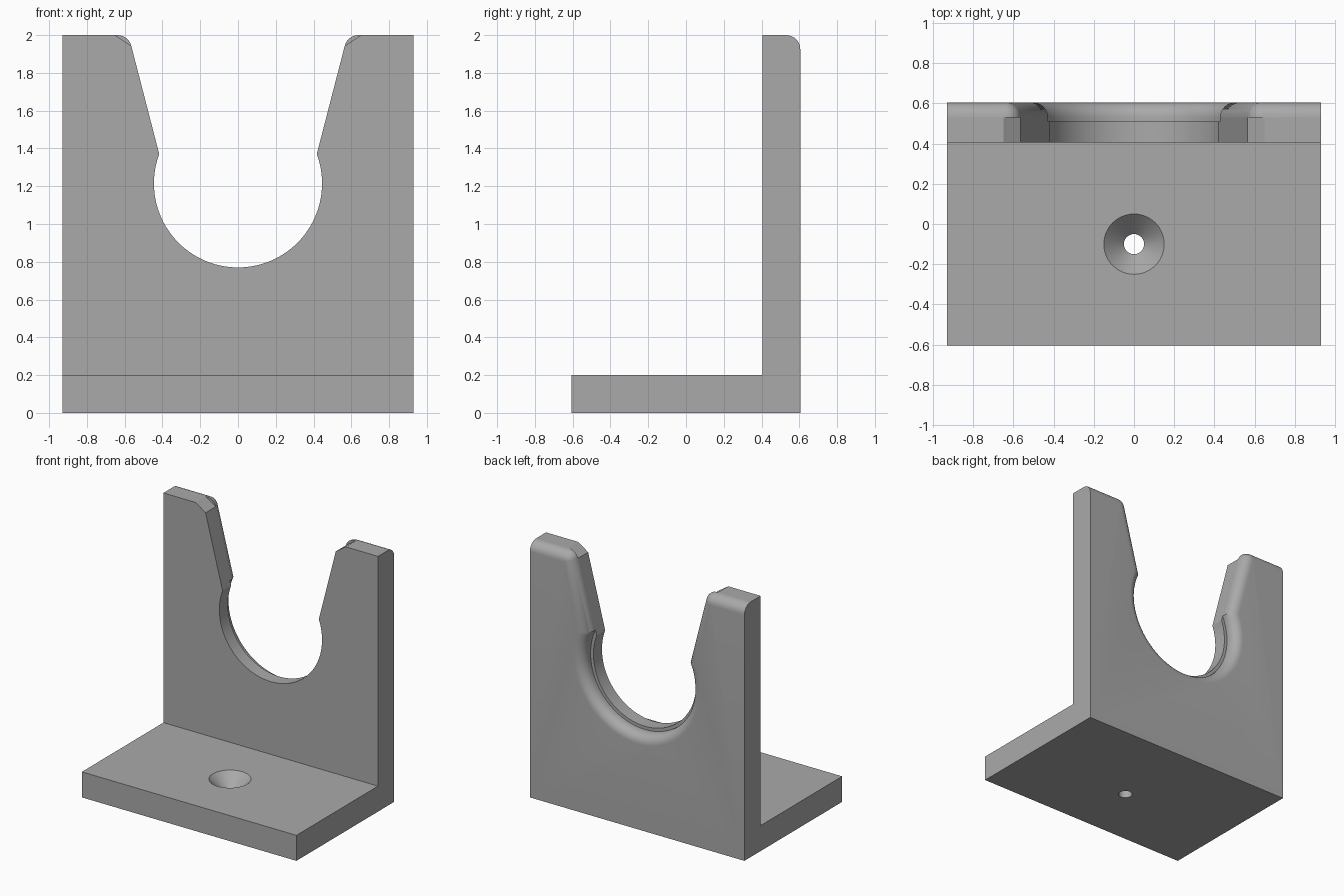
import bpy, bmesh, math
from mathutils import Vector

cube = bpy.data.objects.get("Cube")
if cube:
    bpy.data.objects.remove(cube, do_unlink=True)

W, DEPTH, TOP = 0.93, 0.605, 2.0      # half width, half depth, height
WALL_Y, BASE_Z = 0.405, 0.2           # front of the wall, top of the base
FILLET = 0.075
CENTRE = Vector((0, 1.215))           # cradle centre in x, z
ALONG = Vector((0.25, 0.968)).normalized()   # direction of the sloped arm edge
INTO = Vector((ALONG.y, -ALONG.x))           # from the arm edge into the arm
ARM_DIST = 0.365

grey = bpy.data.materials.new("light_grey")
grey.use_nodes = True
grey.diffuse_color = (0.4, 0.4, 0.4, 1)
grey.node_tree.nodes["Principled BSDF"].inputs["Base Color"].default_value = (0.4, 0.4, 0.4, 1)


def make_object(name, bm):
    bmesh.ops.recalc_face_normals(bm, faces=bm.faces)
    mesh = bpy.data.meshes.new(name)
    bm.to_mesh(mesh)
    bm.free()
    mesh.materials.append(grey)
    obj = bpy.data.objects.new(name, mesh)
    bpy.context.collection.objects.link(obj)
    return obj


def bridge(bm, loops):
    for a, b in zip(loops, loops[1:]):
        for i in range(len(a)):
            j = (i + 1) % len(a)
            bm.faces.new((a[i], a[j], b[j], b[i]))
    bm.faces.new(loops[0])
    bm.faces.new(loops[-1])


def outline(inset, radius, rounded):
    """Wall outline: cradle arc, sloped arm, arm corner and outer side."""
    r, dist = radius + inset, ARM_DIST + inset
    rise = math.sqrt(r * r - dist * dist)
    neck = CENTRE + INTO * dist + ALONG * rise
    end = math.atan2(neck.y - CENTRE.y, neck.x)
    half = []
    for i in range(33):
        a = -math.pi / 2 + (end + math.pi / 2) * i / 32
        half.append(CENTRE + Vector((math.cos(a), math.sin(a))) * r)
    z = TOP - inset
    tip = neck + ALONG * ((z - neck.y) / ALONG.y)
    size = max(FILLET - inset, 0.002)
    if rounded:
        reach = size * math.tan(math.acos(ALONG.x) / 2)
        mid = tip - ALONG * reach + INTO * size
        start = math.atan2(-INTO.y, -INTO.x)
        for i in range(9):
            a = start + (math.pi / 2 - start) * i / 8
            half.append(mid + Vector((math.cos(a), math.sin(a))) * size)
    else:
        low, high = tip - ALONG * 0.06, tip + Vector((0.07, 0))
        half += [low.lerp(high, i / 8) for i in range(9)]
    half += [Vector((W, z)), Vector((W, 0))]
    return half + [Vector((-p.x, p.y)) for p in reversed(half[1:])]


# Upright wall: outlines stacked from front to back, with a ledge and rear fillet
layers = [(WALL_Y, 0, 0.445, False), (0.51, 0, 0.445, False),
          (0.51, 0, 0.47, False), (0.53, 0, 0.47, False)]
for i in range(9):
    a = math.pi / 2 * i / 8
    layers.append((DEPTH - FILLET + FILLET * math.sin(a),
                   FILLET * (1 - math.cos(a)), 0.47, True))
bm = bmesh.new()
bridge(bm, [[bm.verts.new((p.x, y, p.y)) for p in outline(d, r, c)]
            for y, d, r, c in layers])
bracket = make_object("bracket", bm)

# Base plate
bm = bmesh.new()
bmesh.ops.create_cube(bm, size=1)
for v in bm.verts:
    v.co = (v.co.x * 2 * W, 0.5 if v.co.y > 0 else -DEPTH, BASE_Z if v.co.z > 0 else 0)
base = make_object("base_plate", bm)

# Countersunk screw hole
bm = bmesh.new()
rings = []
for r, z in ((0.05, -0.1), (0.05, 0.1), (0.15, BASE_Z), (0.15, 0.3)):
    rings.append([bm.verts.new((r * math.cos(math.tau * i / 48),
                                r * math.sin(math.tau * i / 48) - 0.1, z)) for i in range(48)])
bridge(bm, rings)
hole = make_object("screw_hole_cutter", bm)
hole.hide_render = True

# Join the plates and cut the hole
bpy.ops.object.select_all(action='DESELECT')
bpy.context.view_layer.objects.active = bracket
bracket.select_set(True)
for other, operation in ((base, 'UNION'), (hole, 'DIFFERENCE')):
    mod = bracket.modifiers.new(operation.title(), 'BOOLEAN')
    mod.operation = operation
    mod.solver = 'EXACT'
    mod.object = other
    bpy.ops.object.modifier_apply(modifier=mod.name)
    bpy.data.objects.remove(other, do_unlink=True)
bpy.ops.object.shade_smooth_by_angle(angle=math.radians(30))
